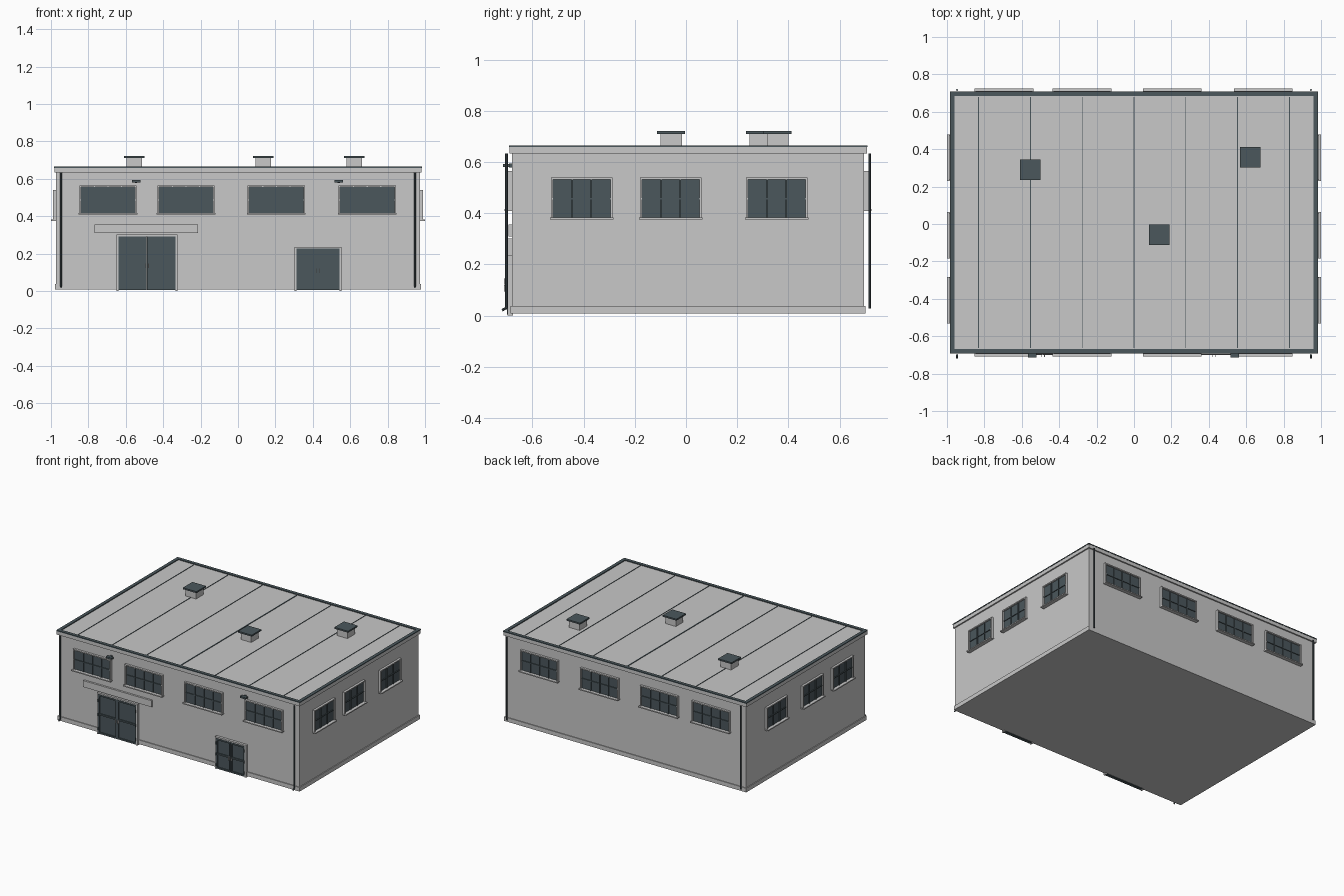
import bpy, bmesh, math
from mathutils import Vector, Matrix

if "Cube" in bpy.data.objects:
    bpy.data.objects.remove(bpy.data.objects["Cube"])

CY = 0.008            # building centre in y
HX, HY = 0.972, 0.688  # wall half sizes


def material(name, col):
    m = bpy.data.materials.new(name)
    m.diffuse_color = (*col, 1)
    m.use_nodes = True
    m.node_tree.nodes["Principled BSDF"].inputs["Base Color"].default_value = m.diffuse_color
    return m


LIGHT = material("light grey", (0.58, 0.58, 0.58))
DARK = material("dark slate", (0.07, 0.095, 0.107))


def finish(name, bm, mat):
    me = bpy.data.meshes.new(name)
    bm.to_mesh(me)
    bm.free()
    me.materials.append(mat)
    ob = bpy.data.objects.new(name, me)
    bpy.context.collection.objects.link(ob)
    return ob


def boxes(name, mat, items):
    """One object from boxes given as (x0, x1, y0, y1, z0, z1)."""
    bm = bmesh.new()
    for a, b, c, d, e, f in items:
        a, b = sorted((a, b))
        c, d = sorted((c, d))
        mtx = Matrix.Translation(((a + b) / 2, (c + d) / 2, (e + f) / 2)) @ \
            Matrix.Diagonal((b - a, d - c, f - e, 1))
        bmesh.ops.create_cube(bm, size=1, matrix=mtx)
    return finish(name, bm, mat)


def on_wall(side, u0, u1, z0, z1, d0, d1):
    """Box on a wall: u runs along it, d is the distance out of the wall."""
    if side in ("front", "back"):
        s = -1 if side == "front" else 1
        return (u0, u1, CY + s * (HY + d0), CY + s * (HY + d1), z0, z1)
    s = -1 if side == "left" else 1
    return (s * (HX + d0), s * (HX + d1), u0, u1, z0, z1)


def around(hx, hy, z0, z1):
    return (-hx, hx, CY - hy, CY + hy, z0, z1)


# main body, plinth, fascia with roof deck
boxes("walls", LIGHT, [around(HX, HY, 0.008, 0.64)])
boxes("plinth", LIGHT, [around(HX + 0.006, HY + 0.006, 0.008, 0.038)])
boxes("roof_fascia", LIGHT, [around(0.982, 0.698, 0.633, 0.659)])

# dark coping around the roof edge
ex, ey, w = 0.984, 0.70, 0.024
boxes("roof_coping", DARK, [
    (-ex, ex, CY - ey, CY - ey + w, 0.658, 0.665),
    (-ex, ex, CY + ey - w, CY + ey, 0.658, 0.665),
    (-ex, -ex + w, CY - ey + w, CY + ey - w, 0.658, 0.665),
    (ex - w, ex, CY - ey + w, CY + ey - w, 0.658, 0.665)])

# roof seams, the middle one wider
boxes("roof_seams", DARK, [
    (x - h, x + h, CY - 0.67, CY + 0.67, 0.657, 0.662)
    for x, h in [(i * 0.277, 0.004 if i == 0 else 0.002) for i in range(-3, 4)]])

# roof vents
vents = [(-0.555, 0.29), (0.135, -0.058), (0.622, 0.358)]
boxes("vent_bases", LIGHT, [(x - .042, x + .042, y - .042, y + .042, 0.657, 0.711)
                            for x, y in vents])
boxes("vent_caps", DARK, [(x - .055, x + .055, y - .055, y + .055, 0.710, 0.721)
                          for x, y in vents])


# windows: glass, surround, glazing bars and sill
def window(side, n, c, half, z0, z1, cols):
    a, b, t = c - half, c + half, 0.008
    tag = f"{side}_window_{n}"
    boxes(tag + "_glass", DARK, [on_wall(side, a, b, z0, z1, -0.004, 0.005)])
    boxes(tag + "_frame", LIGHT, [
        on_wall(side, a - t, a, z0, z1 + t, -0.004, 0.016),
        on_wall(side, b, b + t, z0, z1 + t, -0.004, 0.016),
        on_wall(side, a, b, z1, z1 + t, -0.004, 0.016)])
    boxes(tag + "_sill", LIGHT, [
        on_wall(side, a - 0.012, b + 0.012, z0 - t, z0, -0.004, 0.028)])
    r = 0.003
    bars = [on_wall(side, a + 2 * half * i / cols - r, a + 2 * half * i / cols + r,
                    z0, z1, 0.004, 0.011) for i in range(1, cols)]
    zm = (z0 + z1) / 2
    bars.append(on_wall(side, a, b, zm - r, zm + r, 0.004, 0.0105))
    boxes(tag + "_bars", DARK, bars)


for side in ("front", "back"):
    for n, c in enumerate((-0.695, -0.278, 0.205, 0.691)):
        window(side, n, c, 0.145, 0.416, 0.557, 4)
for side in ("left", "right"):
    for n, c in enumerate((-0.407, -0.060, 0.355)):
        window(side, n, c, 0.112, 0.383, 0.532, 3)


# double doors: leaves, rails, surround, handles
def door(name, a, b, top, zh):
    t, m = 0.010, (a + b) / 2
    boxes(name + "_surround", LIGHT, [
        on_wall("front", a - t, a, 0, top + t, -0.004, 0.018),
        on_wall("front", b, b + t, 0, top + t, -0.004, 0.018),
        on_wall("front", a, b, top, top + t, -0.004, 0.018)])
    g = 0.001
    boxes(name + "_leaves", DARK, [
        on_wall("front", a, m - g, 0.004, top, -0.004, 0.012),
        on_wall("front", m + g, b, 0.004, top, -0.004, 0.012)])
    rails = []
    for l, r in ((a, m - g), (m + g, b)):
        for z in (0.005, top * 0.5 - 0.005, top - 0.012):
            rails.append(on_wall("front", l + .01, r - .01, z, z + 0.011, 0.01, 0.020))
        rails += [on_wall("front", l, l + 0.01, 0.005, top, 0.01, 0.020),
                  on_wall("front", r - 0.01, r, 0.005, top, 0.01, 0.020)]
    boxes(name + "_rails", DARK, rails)
    boxes(name + "_handles", LIGHT, [
        on_wall("front", m + s * 0.009 - .002, m + s * 0.009 + .002,
                zh - 0.012, zh + 0.012, 0.01, 0.030) for s in (-1, 1)])
    boxes(name + "_hinges", DARK, [
        on_wall("front", x - .003, x + .003, top * k - .01, top * k + .01, 0.01, 0.025)
        for x in (a + .003, b - .003) for k in (0.15, 0.5, 0.85)])


door("large_door", -0.640, -0.334, 0.292, 0.134)
door("small_door", 0.313, 0.543, 0.226, 0.107)

# blank sign board above the large door
boxes("sign_board", LIGHT, [on_wall("front", -0.767, -0.213, 0.309, 0.356, -0.004, 0.014)])

# wall lamps
for n, x in enumerate((-0.545, 0.539)):
    boxes(f"wall_lamp_{n}", DARK, [
        on_wall("front", x - .023, x + .023, 0.580, 0.592, 0.010, 0.034),
        on_wall("front", x - .006, x + .006, 0.578, 0.594, -0.004, 0.012)])


# round downpipes at the corners, with outlet shoes at the front
def tube(bm, p, q, r):
    p, q = Vector(p), Vector(q)
    d = q - p
    mtx = Matrix.Translation((p + q) / 2) @ d.to_track_quat('Z', 'Y').to_matrix().to_4x4()
    bmesh.ops.create_cone(bm, cap_ends=True, segments=10, radius1=r, radius2=r,
                          depth=d.length, matrix=mtx)


for side, s in (("front", -1), ("back", 1)):
    bm = bmesh.new()
    y = CY + s * (HY + 0.021)
    for x in (-0.946, 0.946):
        tube(bm, (x, y, 0.028), (x, y, 0.634), 0.005)
        if s < 0:
            tube(bm, (x, y, 0.031), (x, y - 0.017, 0.021), 0.005)
    finish(side + "_downpipes", bm, DARK)
